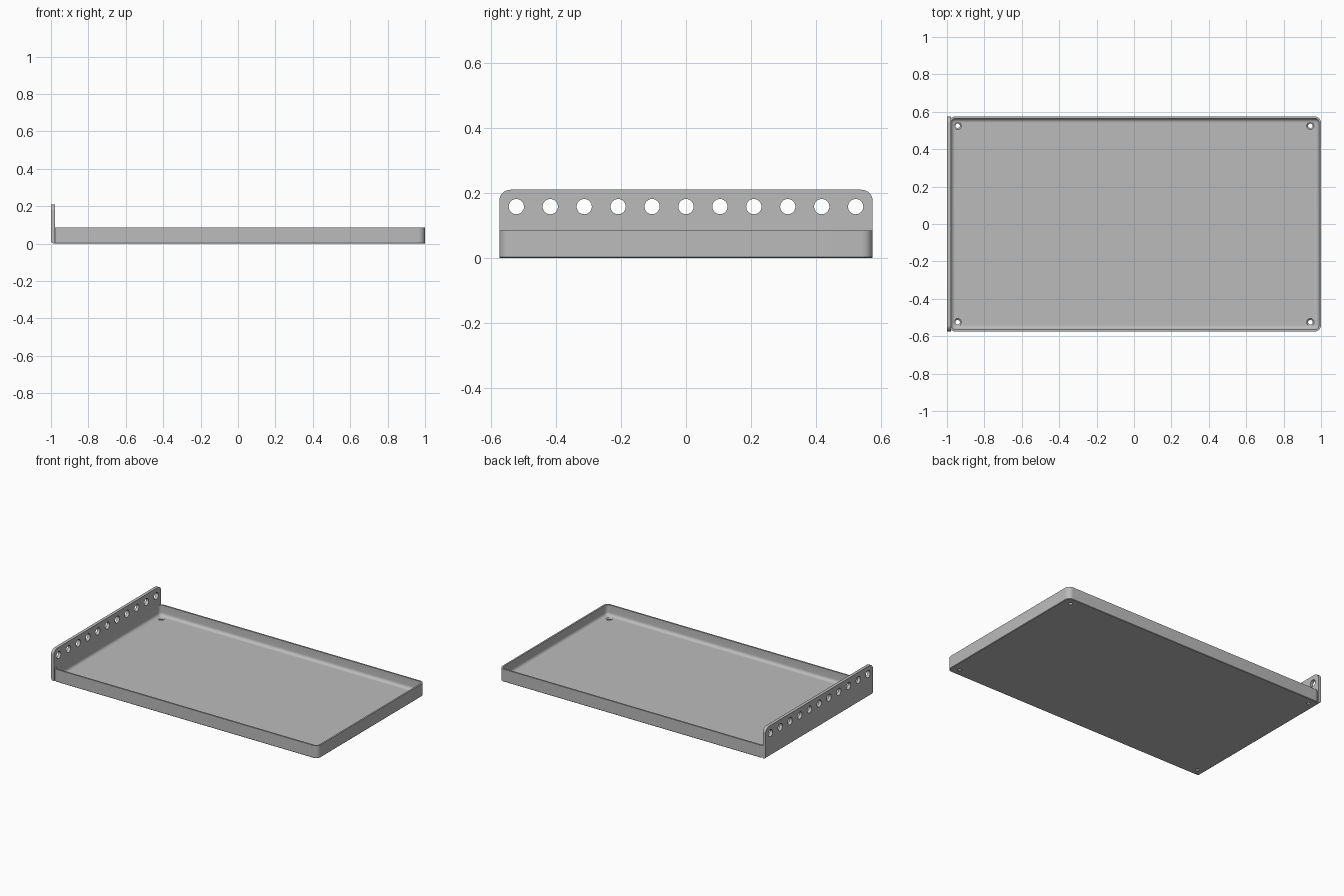
import bpy, bmesh, math
from mathutils import Matrix, Vector

if "Cube" in bpy.data.objects:
    bpy.data.objects.remove(bpy.data.objects["Cube"])

GREY = (0.5, 0.5, 0.5, 1)
metal = bpy.data.materials.new("grey metal")
metal.use_nodes = True
metal.diffuse_color = GREY
metal.node_tree.nodes["Principled BSDF"].inputs["Base Color"].default_value = GREY

X0, X1, HALF_Y = -0.99, 1.0, 0.575
WALL, FLOOR, RIM, FILLET = 0.011, 0.013, 0.085, 0.022
PANEL_T, PANEL_H, CORNER = 0.021, 0.21, 0.035


def finish(bm, name):
    bmesh.ops.recalc_face_normals(bm, faces=bm.faces)
    mesh = bpy.data.meshes.new(name)
    bm.to_mesh(mesh)
    bm.free()
    obj = bpy.data.objects.new(name, mesh)
    bpy.context.collection.objects.link(obj)
    mesh.materials.append(metal)
    return obj


def rounded_ring(bm, inset, z, steps=8):
    """Rounded rectangle of the tray outline, moved inwards."""
    r = max(CORNER - inset, 0.006)
    cx = (X0 + X1) / 2
    hx, hy = (X1 - X0) / 2 - inset - r, HALF_Y - inset - r
    ring = []
    for i, (sx, sy) in enumerate([(1, 1), (-1, 1), (-1, -1), (1, -1)]):
        for k in range(steps + 1):
            a = math.pi / 2 * (i + k / steps)
            ring.append(bm.verts.new((cx + sx * hx + r * math.cos(a),
                                      sy * hy + r * math.sin(a), z)))
    return ring


def cone(bm, place, r1, r2, depth):
    bmesh.ops.create_cone(bm, cap_ends=True, segments=32, radius1=r1,
                          radius2=r2, depth=depth, matrix=place)


def cut(obj, cutter):
    """Subtract the cutter, then discard it and shade by angle."""
    mod = obj.modifiers.new("holes", "BOOLEAN")
    mod.operation, mod.solver, mod.object = "DIFFERENCE", "EXACT", cutter
    bpy.ops.object.select_all(action="DESELECT")
    bpy.context.view_layer.objects.active = obj
    obj.select_set(True)
    bpy.ops.object.modifier_apply(modifier=mod.name)
    bpy.data.objects.remove(cutter)
    bpy.ops.object.shade_smooth_by_angle(angle=math.radians(30))


# Tray: outer wall, rim, inner wall and floor fillet as one loft
bm = bmesh.new()
profile = [(0.003, 0), (0, 0.003), (0, RIM), (WALL, RIM)]
for k in range(7):
    a = math.pi / 2 * k / 6
    profile.append((WALL + FILLET * (1 - math.cos(a)),
                    FLOOR + FILLET * (1 - math.sin(a))))
rings = [rounded_ring(bm, inset, z) for inset, z in profile]
for a, b in zip(rings, rings[1:]):
    n = len(a)
    for i in range(n):
        bm.faces.new((a[i], a[(i + 1) % n], b[(i + 1) % n], b[i]))
bm.faces.new(rings[0])
bm.faces.new(rings[-1])
tray = finish(bm, "tray")

# Countersunk screw holes in the four tray corners
bm = bmesh.new()
for x in (-0.943, 0.943):
    for y in (-0.525, 0.525):
        cone(bm, Matrix.Translation((x, y, 0)), 0.012, 0.012, 0.1)
screw_cutter = finish(bm, "screw_hole_cutter")
cut(tray, screw_cutter)
bm = bmesh.new()
for x in (-0.943, 0.943):
    for y in (-0.525, 0.525):
        cone(bm, Matrix.Translation((x, y, 0.013)), 0.010, 0.030, 0.016)
cut(tray, finish(bm, "countersink_cutter"))

# Upright end panel with rounded top corners and a bent lower edge
bm = bmesh.new()
outline = [(-HALF_Y, 0), (HALF_Y, 0)]
for side, start in ((1, 0), (-1, math.pi / 2)):
    for k in range(9):
        a = start + math.pi / 2 * k / 8
        outline.append((side * (HALF_Y - CORNER) + CORNER * math.cos(a),
                        PANEL_H - CORNER + CORNER * math.sin(a)))
face = bm.faces.new([bm.verts.new((-1, y, z)) for y, z in outline])
side = bmesh.ops.extrude_face_region(bm, geom=[face])
bmesh.ops.translate(bm, vec=Vector((PANEL_T, 0, 0)),
                    verts=[v for v in side["geom"] if isinstance(v, bmesh.types.BMVert)])
if not face.is_valid or len(bm.faces) < len(outline) + 2:
    bm.faces.new([v for v in bm.verts if v.co.x < -0.999])
lower = [e for e in bm.edges
         if all(v.co.z < 0.001 and v.co.x < -0.999 for v in e.verts)]
bmesh.ops.bevel(bm, geom=lower, offset=0.018, segments=6, profile=0.5, affect="EDGES")
panel = finish(bm, "end_panel")

# Row of eleven round holes along the panel
bm = bmesh.new()
for i in range(-5, 6):
    place = Matrix.Translation((-0.99, i * 0.1045, 0.158)) @ Matrix.Rotation(math.pi / 2, 4, "Y")
    cone(bm, place, 0.0235, 0.0235, 0.1)
cut(panel, finish(bm, "panel_hole_cutter"))
